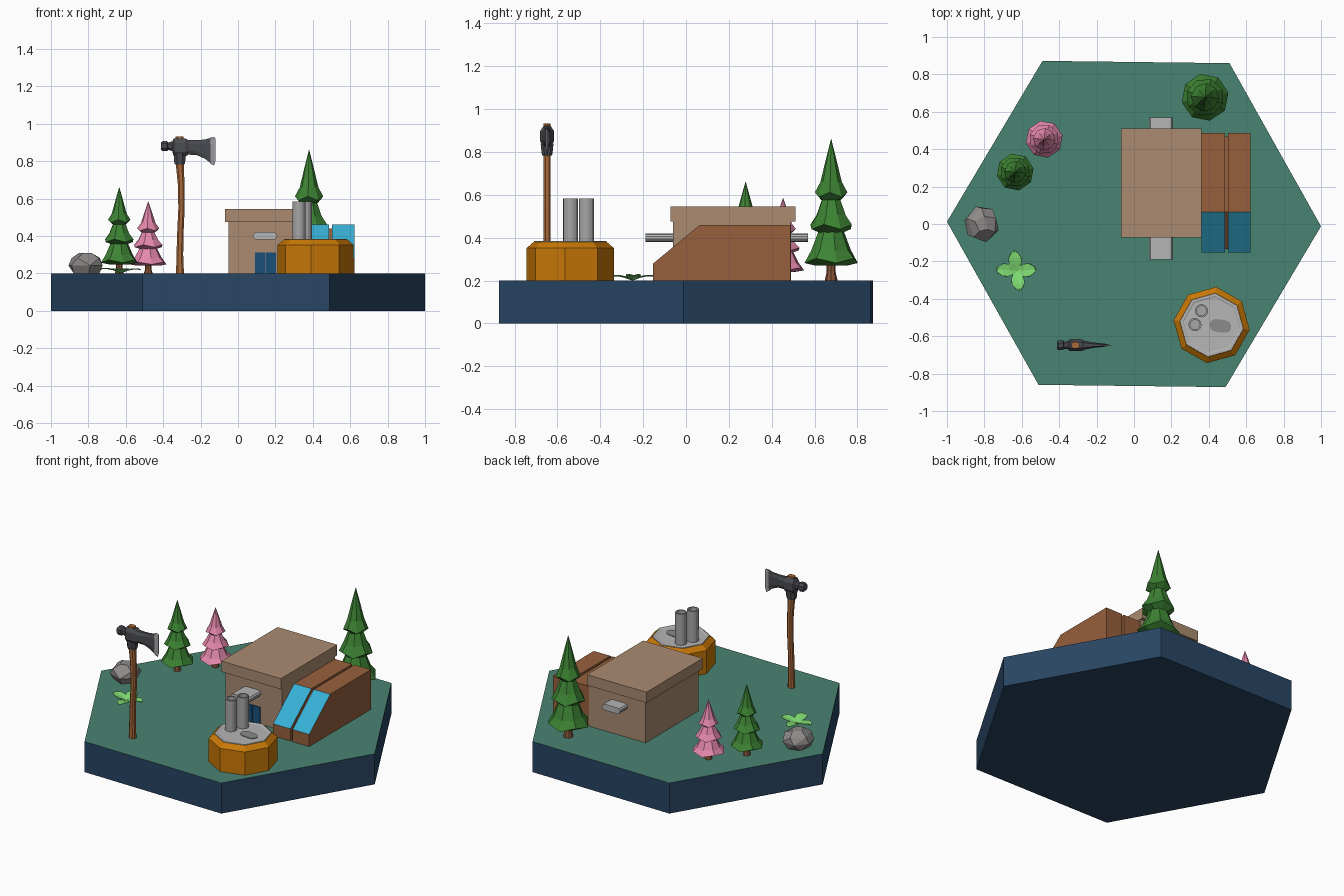
import bpy, bmesh, math, random
from math import cos, sin, pi, radians
from mathutils import Vector, Matrix

if "Cube" in bpy.data.objects:
    bpy.data.objects.remove(bpy.data.objects["Cube"])

mats = {}


def mat(hexcol):
    if hexcol not in mats:
        m = bpy.data.materials.new("colour_" + hexcol)
        rgb = [int(hexcol[i:i + 2], 16) / 255 for i in (0, 2, 4)]
        m.diffuse_color = [c ** 2.2 for c in rgb] + [1]
        m.use_nodes = True
        m.node_tree.nodes["Principled BSDF"].inputs["Base Color"].default_value = m.diffuse_color
        mats[hexcol] = m
    return mats[hexcol]


def finish(name, bm, *cols):
    bmesh.ops.recalc_face_normals(bm, faces=bm.faces)
    me = bpy.data.meshes.new(name)
    bm.to_mesh(me)
    bm.free()
    for c in cols:
        me.materials.append(mat(c))
    ob = bpy.data.objects.new(name, me)
    bpy.context.collection.objects.link(ob)
    return ob


def loft(name, rings, *cols, closed=False, pick=None):
    """Skin a list of equal-sized point rings; cap the ends unless closed."""
    bm = bmesh.new()
    vs = [[bm.verts.new(p) for p in r] for r in rings]
    n = len(vs[0])
    pairs = list(zip(vs, vs[1:])) + ([(vs[-1], vs[0])] if closed else [])
    for a, b in pairs:
        for i in range(n):
            bm.faces.new((a[i], a[(i + 1) % n], b[(i + 1) % n], b[i]))
    if not closed:
        bm.faces.new(vs[0])
        bm.faces.new(vs[-1])
    bm.normal_update()
    bmesh.ops.recalc_face_normals(bm, faces=bm.faces)
    for f in bm.faces:
        if pick and pick(f):
            f.material_index = 1
    return finish(name, bm, *cols)


def lathe(name, x, y, n, profile, *cols, turn=0.0, wave=0.0, **kw):
    """Turned shape from (radius, z) points; wave makes a scalloped rim."""
    rings = []
    for p in profile:
        w = wave if len(p) == 3 else 0
        rings.append([(x + p[0] * cos(2 * pi * i / n + turn),
                       y + p[0] * sin(2 * pi * i / n + turn),
                       p[1] + w * (i % 2)) for i in range(n)])
    return loft(name, rings, *cols, **kw)


def box(name, x0, x1, y0, y1, z0, z1, col):
    sq = [(x0, y0), (x1, y0), (x1, y1), (x0, y1)]
    return loft(name, [[(x, y, z) for x, y in sq] for z in (z0, z1)], col)


# hexagonal island with a green top
lathe("island_base", 0, 0, 6, [(1, 0), (1, 0.2)], "2C4763", "4A8270",
      turn=radians(-0.7), pick=lambda f: f.normal.z > 0.9)

# house with slab roof, double door and vent bar through both ends
WALL = "A98A70"
box("house_walls", -0.05, 0.36, -0.06, 0.49, 0.2, 0.475, WALL)
box("house_roof", -0.07, 0.362, -0.073, 0.51, 0.475, 0.545, WALL)
for i in range(2):
    x = 0.092 + 0.058 * i
    box("door_panel", x, x + 0.054, -0.065, -0.055, 0.2, 0.312, "1F5078")
pill = [(s * 0.045 + 0.02 * cos(a), 0.02 * sin(a))
        for s, start in ((1, -90), (-1, 90))
        for a in [radians(start + 36 * k) for k in range(6)]]
loft("vent_bar", [[(0.145 + x, y, 0.4 + z) for x, z in pill]
                  for y in (-0.19, 0.57)], "B4B4B4")


# sloped annexes with blue glass on the slope
def annex(name, x0, x1, inset, *cols):
    k = inset
    prof = [(-0.153 + k, 0.2), (0.487 - k, 0.2), (0.487 - k, 0.46 - k),
            (0.065, 0.46 - k), (-0.153 + k, 0.28 - k / 2)]
    loft(name, [[(x, y, z) for y, z in prof] for x in (x0, x1)], *cols,
         pick=lambda f: len(cols) > 1 and f.normal.y < -0.3 and f.normal.z > 0.3)


annex("annex_left", 0.362, 0.487, 0, "96603F", "3AB0D5")
annex("annex_right", 0.503, 0.623, 0, "96603F", "3AB0D5")
annex("annex_core", 0.48, 0.51, 0.02, "96603F")

# octagonal tank with grey lid, hatch and two chimneys
T = radians(83)
lathe("tank_body", 0.415, -0.54, 8, [(0.205, 0.2), (0.205, 0.352), (0.172, 0.38)],
      "C8780F", turn=T)
lathe("tank_lid", 0.415, -0.54, 8, [(0.172, 0.375), (0.17, 0.384), (0.156, 0.384),
                                    (0.15, 0.381)], "B4B4B4", turn=T)
hatch = [(s * 0.025 + 0.034 * cos(a), 0.034 * sin(a))
         for s, start in ((1, -90), (-1, 90))
         for a in [radians(start + 36 * k) for k in range(6)]]
loft("tank_hatch", [[(0.462 + x, -0.545 + y - 0.1 * x, z) for x, y in hatch]
                    for z in (0.375, 0.385)], "8A8A8A")
for cx, cy in ((0.361, -0.464), (0.326, -0.538)):
    ob = lathe("chimney", cx, cy, 16, [(0.035, 0.375), (0.035, 0.584), (0.026, 0.584),
                                       (0.026, 0.4)], "A5A5A5")


# three-tier trees: trunk plus stacked scalloped skirts
def tree(name, x, y, r, h, leaf):
    trunk = [(0.03, 0), (0.021, 0.04), (0.021, 0.11)]
    lathe(name + "_trunk", x, y, 8,
          [(a * r / 0.127, 0.2 + b * h / 0.66) for a, b in trunk], "85543A")
    tiers = [[(0.03, 0.085), (0.075, 0.07), (0.127, 0.082, 1), (0.095, 0.14), (0.062, 0.225), (0.03, 0.27)],
             [(0.03, 0.24), (0.06, 0.225), (0.102, 0.24, 1), (0.072, 0.305), (0.048, 0.37), (0.025, 0.41)],
             [(0.02, 0.39), (0.045, 0.375), (0.076, 0.39, 1), (0.05, 0.46), (0.026, 0.56), (0.001, 0.66)]]
    for i, t in enumerate(tiers):
        prof = [(p[0] * r / 0.127, 0.2 + p[1] * h / 0.66) + tuple(p[2:]) for p in t]
        lathe(f"{name}_tier_{i + 1}", x, y, 8, prof, leaf,
              turn=0.2 + 0.25 * i, wave=0.022 * h / 0.66)


tree("large_tree", 0.38, 0.677, 0.127, 0.66, "3F8236")
tree("small_tree", -0.635, 0.278, 0.1, 0.46, "3F8236")
tree("pink_tree", -0.48, 0.453, 0.1, 0.385, "E487AA")

# faceted rock from a convex hull
random.seed(4)
bm = bmesh.new()
for z, n, r in ((-0.06, 5, 0.75), (-0.015, 6, 1.0), (0.025, 5, 0.85), (0.052, 4, 0.42)):
    for i in range(n):
        a = 2 * pi * (i + random.uniform(-0.2, 0.2)) / n + z * 20
        bm.verts.new((-0.813 + 0.095 * r * cos(a), 0.1 * r * sin(a), 0.257 + z))
hull = bmesh.ops.convex_hull(bm, input=bm.verts)
bmesh.ops.dissolve_limit(bm, angle_limit=radians(14), verts=bm.verts, edges=bm.edges)
finish("rock", bm, "8C8887")

# four-leaf plant
bm = bmesh.new()
for deg in (4, 96, 176, 280):
    m = Matrix.Translation((-0.63, -0.25, 0.203)) @ Matrix.Rotation(radians(deg), 4, 'Z')
    rows = [(0.0, 0.012, 0.0), (0.04, 0.033, 0.014), (0.07, 0.034, 0.02), (0.095, 0.018, 0.02), (0.108, 0.002, 0.016)]
    prev = None
    for x, w, z in rows:
        cur = [bm.verts.new(m @ Vector(p)) for p in
               ((x, -w, z + 0.004), (x, 0, z), (x, w, z + 0.004))]
        if prev:
            for k in range(2):
                bm.faces.new((prev[k], prev[k + 1], cur[k + 1], cur[k]))
        prev = cur
plant = finish("leafy_plant", bm, "7FDB72")
sol = plant.modifiers.new("thickness", 'SOLIDIFY')
sol.thickness = 0.003

# axe: curved handle and lofted head
AY = -0.648


def chamfered(hx, hy):
    return [(hx, -hy / 2), (hx, hy / 2), (hx / 2, hy), (-hx / 2, hy),
            (-hx, hy / 2), (-hx, -hy / 2), (-hx / 2, -hy), (hx / 2, -hy)]


path = [(0.2, -0.31, 0.021), (0.3, -0.311, 0.018), (0.42, -0.308, 0.017), (0.55, -0.302, 0.017),
        (0.68, -0.304, 0.018), (0.78, -0.311, 0.021), (0.932, -0.313, 0.022)]
loft("axe_handle", [[(cx + x, AY + y, z) for x, y in chamfered(h, 0.017)]
                    for z, cx, h in path], "A8693C")


def section(x, hy, z0, z1):
    return [(x, AY + y, (z0 + z1) / 2 + z) for z, y in chamfered((z1 - z0) / 2, hy)]


STEEL = "4C4D52"
loft("axe_head", [section(*s) for s in (
    (-0.412, 0.022, 0.86, 0.9), (-0.403, 0.026, 0.853, 0.907), (-0.38, 0.026, 0.853, 0.907),
    (-0.374, 0.02, 0.86, 0.9), (-0.352, 0.022, 0.855, 0.905), (-0.343, 0.032, 0.825, 0.922),
    (-0.28, 0.032, 0.825, 0.922), (-0.265, 0.024, 0.835, 0.912), (-0.22, 0.015, 0.832, 0.912),
    (-0.175, 0.01, 0.812, 0.916), (-0.148, 0.007, 0.79, 0.924))], STEEL)
loft("axe_edge", [section(*s) for s in (
    (-0.15, 0.0072, 0.789, 0.925), (-0.128, 0.001, 0.776, 0.93), (-0.121, 0.0005, 0.8, 0.92))], "A0A0A4")
loft("axe_collar", [[(-0.312 + x, AY + y, z) for x, y in chamfered(a, b)]
                    for z, a, b in ((0.783, 0.026, 0.023), (0.8, 0.03, 0.026), (0.84, 0.031, 0.03))], STEEL)
